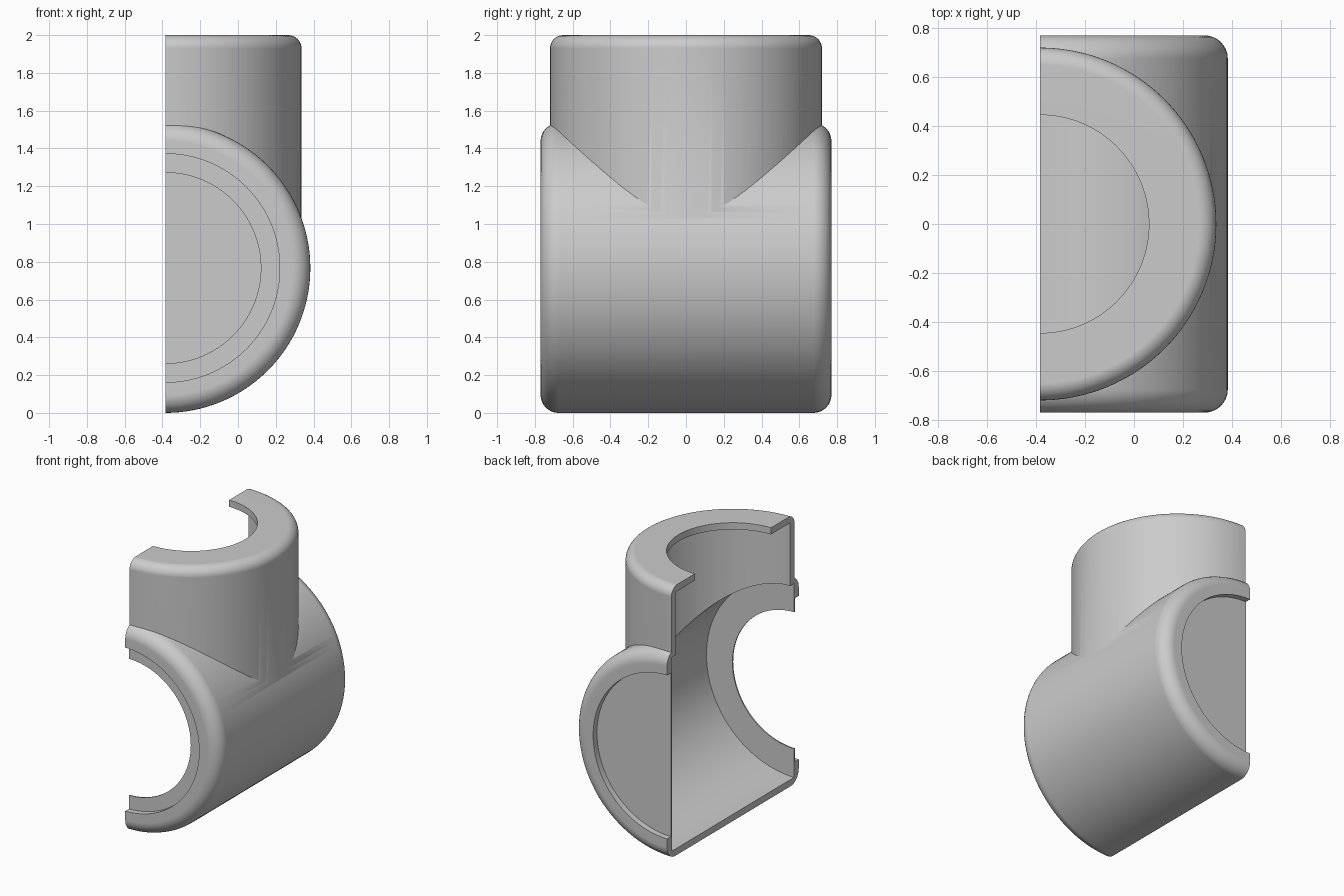
import bpy, bmesh
from math import pi, sin, cos, radians
from mathutils import Matrix, Vector

if "Cube" in bpy.data.objects:
    bpy.data.objects.remove(bpy.data.objects["Cube"])

CUT_X = -0.384          # plane of the section cut, also holds both axes
MAIN_R, MAIN_L = 0.767, 0.77
BRANCH_R, TOP = 0.72, 2.0
WALL = 0.05
SEGMENTS = 128

grey = bpy.data.materials.new("plain grey")
grey.use_nodes = True
grey.diffuse_color = (0.6, 0.6, 0.6, 1)
grey.node_tree.nodes["Principled BSDF"].inputs["Base Color"].default_value = (0.6, 0.6, 0.6, 1)


def fillet(radius, end, size, steps=8):
    """Quarter round from the flat end face onto the cylinder side."""
    way = 1 if end > 0 else -1
    arc = [(radius - size + size * sin(i / steps * pi / 2),
            end - way * size * (1 - cos(i / steps * pi / 2))) for i in range(steps + 1)]
    return arc


def lathe(name, profile, matrix):
    """Closed solid spun from a (radius, height) profile running axis to axis."""
    bm = bmesh.new()
    verts = [bm.verts.new((r, 0, h)) for r, h in profile]
    edges = [bm.edges.new(pair) for pair in zip(verts, verts[1:])]
    bmesh.ops.spin(bm, geom=verts + edges, axis=(0, 0, 1), cent=(0, 0, 0),
                   angle=2 * pi, steps=SEGMENTS)
    bmesh.ops.remove_doubles(bm, verts=bm.verts, dist=1e-5)
    bmesh.ops.recalc_face_normals(bm, faces=bm.faces)
    bm.transform(matrix)
    mesh = bpy.data.meshes.new(name)
    bm.to_mesh(mesh)
    bm.free()
    mesh.materials.append(grey)
    obj = bpy.data.objects.new(name, mesh)
    bpy.context.collection.objects.link(obj)
    return obj


def combine(target, tool, operation):
    bpy.context.view_layer.objects.active = target
    mod = target.modifiers.new(operation.lower(), 'BOOLEAN')
    mod.operation, mod.object, mod.solver = operation, tool, 'EXACT'
    bpy.ops.object.modifier_apply(modifier=mod.name)
    bpy.data.objects.remove(tool)


along_y = Matrix.Translation((CUT_X, 0, MAIN_R)) @ Matrix.Rotation(radians(-90), 4, 'X')
upright = Matrix.Translation((CUT_X, 0, 0))

# Main tube: rounded ends, each with a shallow round recess
recess_r, plate = 0.605, MAIN_L - 0.045
main_profile = ([(0, -plate), (recess_r, -plate), (recess_r, -MAIN_L)]
                + fillet(MAIN_R, -MAIN_L, 0.095)
                + fillet(MAIN_R, MAIN_L, 0.095)[::-1]
                + [(recess_r, MAIN_L), (recess_r, plate), (0, plate)])
tee = lathe("pipe_tee_half", main_profile, along_y)

# Branch tube rising from the main tube
branch = lathe("branch_tube", [(0, MAIN_R), (BRANCH_R, MAIN_R)]
               + fillet(BRANCH_R, TOP, 0.07)[::-1] + [(0, TOP)], upright)
combine(tee, branch, 'UNION')

# Main bore: open through the front plate, closed at the back
inner = plate - 0.01
bore_r = MAIN_R - WALL
main_bore = lathe("main_bore", [(0, -1), (0.505, -1), (0.505, -inner), (bore_r, -inner),
                                (bore_r, inner), (0, inner)], along_y)
combine(tee, main_bore, 'DIFFERENCE')

# Branch bore: narrower opening through the top plate
b_r, b_top = BRANCH_R - WALL, TOP - WALL
branch_bore = lathe("branch_bore", [(0, MAIN_R), (b_r, MAIN_R), (b_r, b_top),
                                    (0.445, b_top), (0.445, TOP + 0.2), (0, TOP + 0.2)], upright)
combine(tee, branch_bore, 'DIFFERENCE')

# Section cut removing the right half
bpy.ops.mesh.primitive_cube_add(size=4, location=(CUT_X - 2, 0, 1))
combine(tee, bpy.context.object, 'DIFFERENCE')

# Smooth shading with crisp rims
for obj in bpy.context.selected_objects:
    obj.select_set(False)
tee.select_set(True)
bpy.context.view_layer.objects.active = tee
bpy.ops.object.shade_smooth_by_angle(angle=radians(30))
weighted = tee.modifiers.new("weighted_normals", 'WEIGHTED_NORMAL')
weighted.keep_sharp = True
